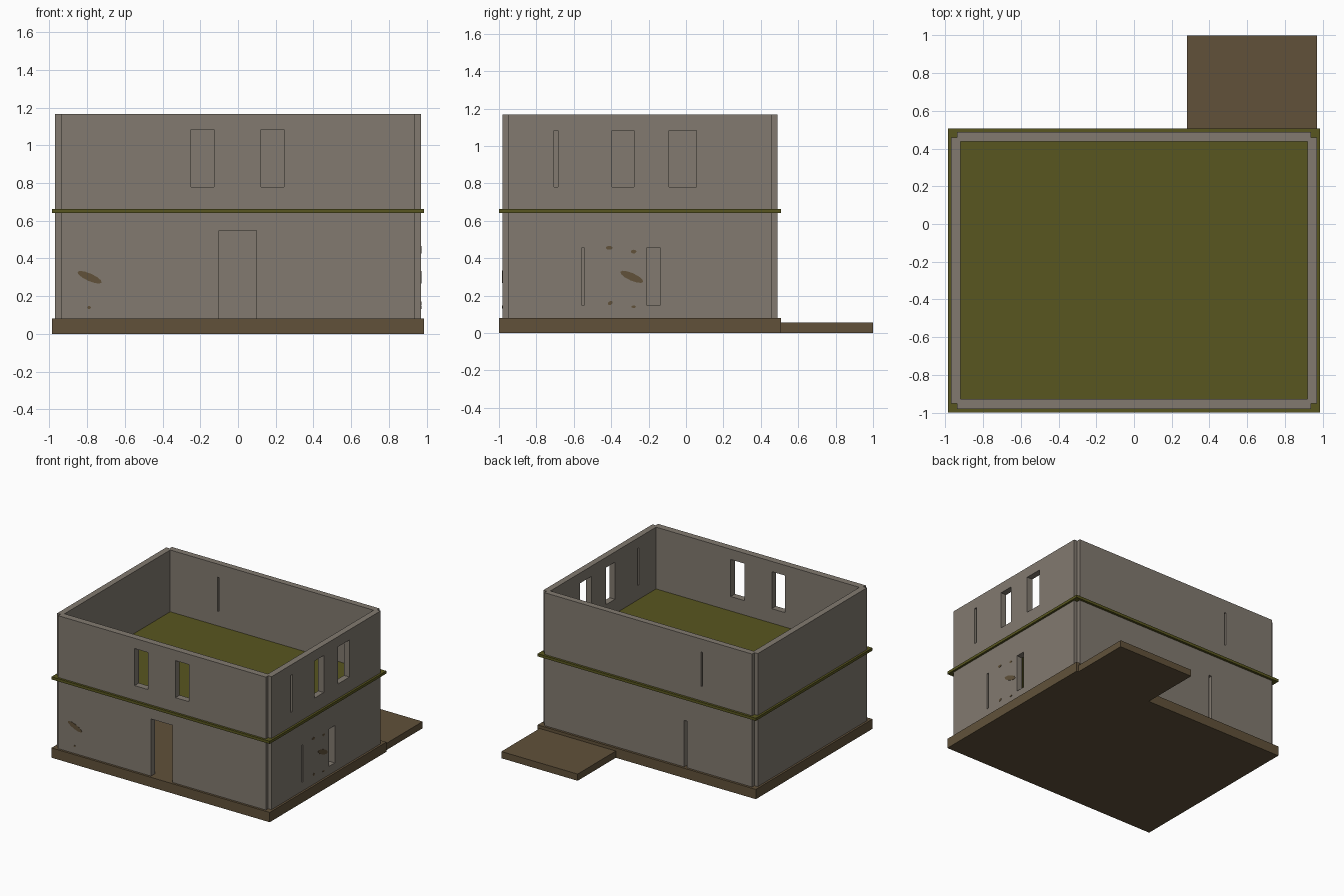
import bpy, bmesh, math
from mathutils import Matrix

cube = bpy.data.objects.get("Cube")
if cube:
    bpy.data.objects.remove(cube, do_unlink=True)


def material(name, rgb):
    m = bpy.data.materials.new(name)
    m.use_nodes = True
    m.diffuse_color = (*rgb, 1)
    m.node_tree.nodes["Principled BSDF"].inputs["Base Color"].default_value = (*rgb, 1)
    return m


STONE = material("grey stone", (0.223, 0.195, 0.162))
EARTH = material("brown earth", (0.119, 0.083, 0.042))
GREEN = material("olive green", (0.098, 0.093, 0.014))


def finish(bm, name, mat):
    bmesh.ops.recalc_face_normals(bm, faces=bm.faces)
    mesh = bpy.data.meshes.new(name)
    bm.to_mesh(mesh)
    bm.free()
    mesh.materials.append(mat)
    obj = bpy.data.objects.new(name, mesh)
    bpy.context.collection.objects.link(obj)
    return obj


def boxes(name, mat, *spans):
    """One object of boxes, each given as (x0, x1, y0, y1, z0, z1)."""
    bm = bmesh.new()
    for x0, x1, y0, y1, z0, z1 in spans:
        move = Matrix.Translation(((x0 + x1) / 2, (y0 + y1) / 2, (z0 + z1) / 2))
        size = Matrix.Diagonal((x1 - x0, y1 - y0, z1 - z0, 1))
        bmesh.ops.create_cube(bm, size=1, matrix=move @ size)
    return finish(bm, name, mat)


def cut(obj, cutter):
    cutter.hide_render = True
    mod = obj.modifiers.new("cut", 'BOOLEAN')
    mod.operation = 'DIFFERENCE'
    mod.solver = 'EXACT'
    mod.object = cutter
    bpy.context.view_layer.objects.active = obj
    bpy.ops.object.modifier_apply(modifier=mod.name)
    bpy.data.objects.remove(cutter, do_unlink=True)


# Wall footprint
X, FRONT, BACK, NOTCH, THICK = 0.97, -0.982, 0.488, 0.03, 0.05


def storey(name, z0, z1, openings):
    """Ring of walls with notched corners and openings cut through."""
    n = NOTCH
    outline = []
    mid, half = (FRONT + BACK) / 2, (BACK - FRONT) / 2
    for sx, sy in ((1, 1), (-1, 1), (-1, -1), (1, -1)):
        corner = [(X, half - n), (X - n, half - n), (X - n, half)]
        if sx * sy < 0:
            corner.reverse()
        outline += [(sx * x, mid + sy * y, z0) for x, y in corner]
    bm = bmesh.new()
    face = bm.faces.new([bm.verts.new(p) for p in outline])
    up = bmesh.ops.extrude_face_region(bm, geom=[face])["geom"]
    bmesh.ops.translate(bm, vec=(0, 0, z1 - z0),
                        verts=[v for v in up if isinstance(v, bmesh.types.BMVert)])
    walls = finish(bm, name, STONE)
    cut(walls, boxes("void_cutter", STONE, (THICK - X, X - THICK, FRONT + THICK + 0.005,
                                            BACK - THICK, z0 - 0.1, z1 + 0.1)))
    spans = []
    for side, a, b, low, high in openings:
        if side == "front":
            spans.append((a, b, FRONT - 0.1, FRONT + 0.1, low, high))
        elif side == "back":
            spans.append((a, b, BACK - 0.1, BACK + 0.1, low, high))
        else:
            spans.append((X - 0.1, X + 0.1, a, b, low, high))
    cut(walls, boxes("opening_cutter", STONE, *spans))


# Foundation, rear terrace and middle floor
boxes("foundation", EARTH, (-0.987, 0.987, -1, 0.507, 0, 0.08))
boxes("terrace", EARTH, (0.28, 0.97, 0.507, 1, 0, 0.055))
boxes("upper_floor", GREEN, (-0.987, 0.987, -1, 0.507, 0.64, 0.662))

# Walls with doors, windows and slits
storey("lower_walls", 0.08, 0.64, [
    ("front", -0.10, 0.097, 0.05, 0.547),
    ("left", -0.56, -0.543, 0.15, 0.455),
    ("left", -0.21, -0.135, 0.15, 0.455),
    ("back", -0.35, -0.325, 0.05, 0.46)])
storey("upper_walls", 0.662, 1.167, [
    ("front", -0.248, -0.127, 0.78, 1.083),
    ("front", 0.122, 0.245, 0.78, 1.083),
    ("left", -0.705, -0.684, 0.78, 1.083),
    ("left", -0.395, -0.277, 0.78, 1.083),
    ("left", -0.09, 0.055, 0.78, 1.083),
    ("back", -0.492, -0.477, 0.78, 1.06)])


# Earth-coloured patches on the lower walls
def patches(name, place, marks):
    bm = bmesh.new()
    for u, z, long, short, tilt in marks:
        shape = (place(u, z) @ Matrix.Rotation(math.radians(tilt), 4, 'Z')
                 @ Matrix.Diagonal((long, short, 1, 1)))
        bmesh.ops.create_cone(bm, cap_ends=True, segments=12, radius1=1, radius2=1,
                              depth=0.004, matrix=shape)
    finish(bm, name, EARTH)


UPRIGHT = Matrix.Rotation(math.pi / 2, 4, 'X')
patches("front_patches", lambda u, z: Matrix.Translation((u, FRONT, z)) @ UPRIGHT,
        [(-0.787, 0.3, 0.07, 0.02, -24), (-0.79, 0.14, 0.01, 0.008, 0)])
patches("left_patches", lambda u, z: Matrix.Translation((X, u, z))
        @ Matrix.Rotation(math.pi / 2, 4, 'Z') @ UPRIGHT,
        [(-0.29, 0.3, 0.067, 0.02, -24), (-0.41, 0.455, 0.018, 0.01, 0),
         (-0.28, 0.435, 0.015, 0.01, 0), (-0.405, 0.16, 0.014, 0.01, 30),
         (-0.28, 0.14, 0.012, 0.007, 0)])
